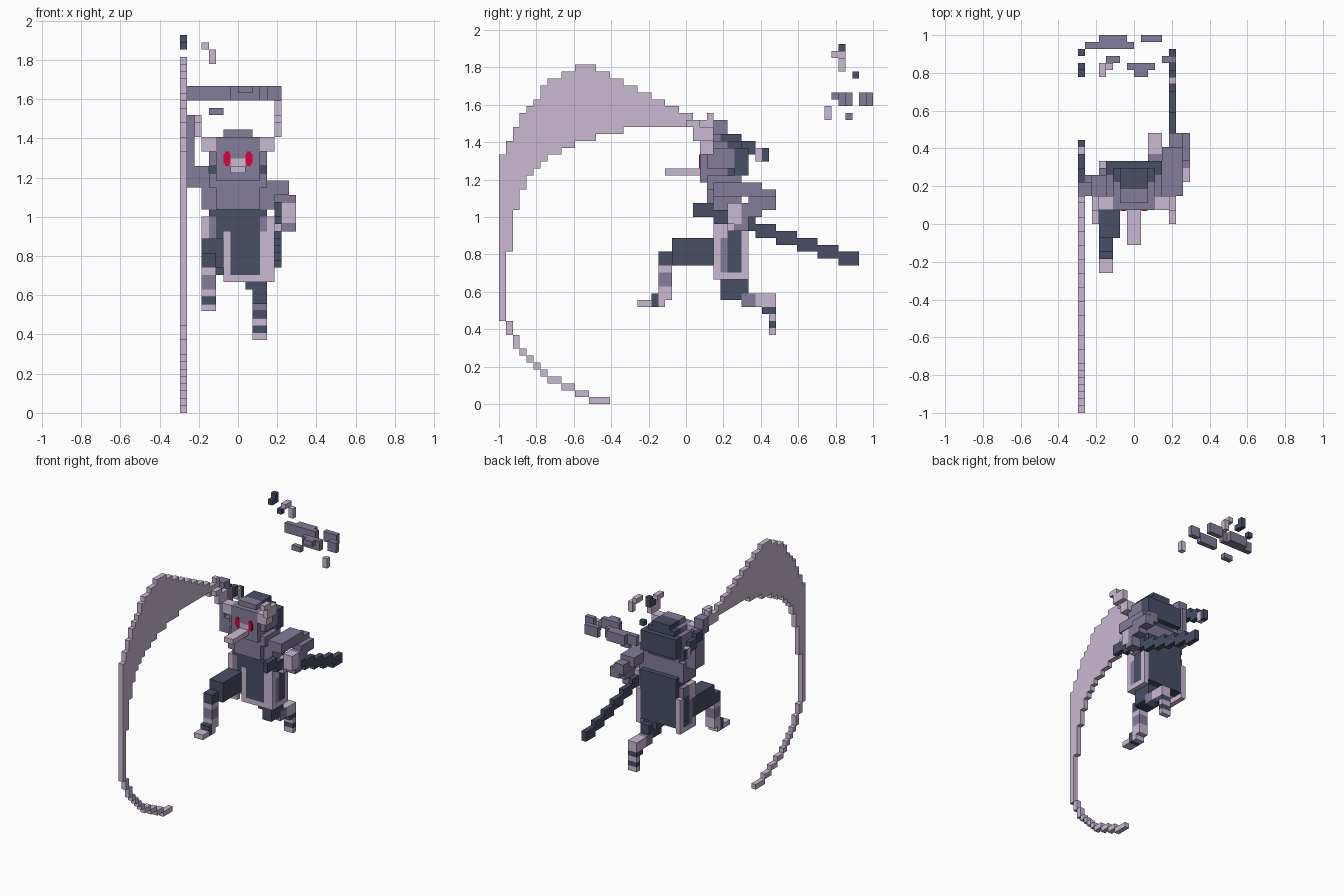
import bpy
import bmesh
from mathutils import Vector

cube = bpy.data.objects.get("Cube")
if cube:
    bpy.data.objects.remove(cube, do_unlink=True)

UNIT = 2 / 54
ORIGIN = Vector((8, 27, 0))
CELLS = {}


def make_material(name, rgb):
    mat = bpy.data.materials.new(name)
    mat.use_nodes = True
    colour = (*rgb, 1)
    mat.diffuse_color = colour
    mat.node_tree.nodes["Principled BSDF"].inputs["Base Color"].default_value = colour
    return mat


MATERIALS = {
    "pale": make_material("pale mauve", (.59, .49, .65)),
    "grey": make_material("purple grey", (.23, .2, .32)),
    "dark": make_material("dark slate", (.065, .077, .13)),
    "red": make_material("glowing red", (.72, .0, .045)),
}


def fill(part, colour, x, y, z):
    """Paint a block of cells; later blocks replace earlier ones."""
    for i in range(*x):
        for j in range(*y):
            for k in range(*z):
                CELLS[i, j, k] = (part, colour)


def both(part, colour, x, y, z):
    """Paint a block and its mirror image across the body."""
    fill("left_" + part, colour, x, y, z)
    fill("right_" + part, colour, (16 - x[1], 16 - x[0]), y, z)


# Scythe blade: runs of (width, bottom, top), widening from edge to shaft
y = 0
for width, low, high in [
        (1, 12, 36), (1, 22, 38), (1, 28, 40), (1, 31, 42), (1, 33, 43),
        (1, 34, 44), (1, 35, 46), (2, 36, 47), (2, 37, 48), (3, 38, 49),
        (2, 39, 48), (2, 39, 47), (2, 40, 46), (2, 40, 45), (2, 40, 44),
        (2, 40, 43), (2, 40, 42), (2, 39, 41)]:
    fill("scythe_blade", "pale", x=(0, 1), y=(y, y + width), z=(low, high))
    y += width

# Scythe blade: stepped tip curling under
y, z = 1, 12
for width, height in [(1, 2), (1, 2), (1, 1), (1, 1), (1, 1), (1, 1),
                      (2, 1), (2, 1), (2, 1), (3, 1)]:
    z -= height
    fill("scythe_blade", "pale", x=(0, 1), y=(y, y + width), z=(z, z + height))
    y += width
fill("scythe_blade", "pale", x=(0, 1), y=(30, 31), z=(39, 42))

# Scythe shaft, sloping back through the hand
for step in range(4):
    y, z = 31 + 2 * step, 38 - step
    fill("scythe_shaft", "dark", x=(0, 1), y=(y, y + 2), z=(z, z + 2))
fill("scythe_shaft", "pale", x=(0, 1), y=(37, 38), z=(35, 37))

# Torso and shoulders
fill("torso", "dark", x=(4, 12), y=(31, 36), z=(22, 29))
fill("chest", "grey", x=(3, 13), y=(31, 35), z=(28, 32))
fill("chest", "grey", x=(5, 11), y=(30, 35), z=(28, 32))
fill("collar", "grey", x=(4, 12), y=(30, 35), z=(31, 33))
fill("belt", "dark", x=(5, 11), y=(31, 36), z=(24, 28))

# Coat skirt: side panels with nested borders
both("side_panel", "pale", x=(12, 13), y=(31, 36), z=(18, 25))
both("side_panel", "grey", x=(12, 13), y=(32, 35), z=(19, 27))
both("side_panel", "dark", x=(12, 13), y=(33, 35), z=(19, 25))
both("hip", "pale", x=(12, 13), y=(31, 33), z=(24, 27))
both("hip", "grey", x=(11, 12), y=(31, 32), z=(24, 27))
both("skirt_edge", "pale", x=(11, 12), y=(31, 32), z=(18, 24))
fill("front_apron", "pale", x=(6, 12), y=(31, 32), z=(18, 25))
fill("front_apron", "dark", x=(7, 11), y=(31, 32), z=(19, 25))
fill("coat_back", "dark", x=(4, 12), y=(34, 36), z=(19, 25))

# Head, hood and brow
fill("head", "grey", x=(5, 11), y=(29, 33), z=(32, 38))
fill("head", "grey", x=(4, 12), y=(30, 34), z=(34, 37))
fill("head", "grey", x=(6, 10), y=(30, 33), z=(37, 39))
fill("hood", "dark", x=(5, 11), y=(33, 35), z=(32, 38))
fill("hood", "dark", x=(6, 10), y=(32, 35), z=(38, 39))
fill("hood", "dark", x=(4, 12), y=(34, 36), z=(33, 37))
fill("beak", "pale", x=(7, 9), y=(24, 30), z=(33, 34))
fill("beak", "pale", x=(7, 9), y=(29, 30), z=(34, 35))

# Horns curling outward and forward
both("horn", "pale", x=(11, 13), y=(29, 31), z=(36, 38))
both("horn", "pale", x=(13, 14), y=(28, 31), z=(38, 40))
both("horn", "pale", x=(13, 14), y=(27, 29), z=(40, 41))

# Right arm raised to the scythe
fill("right_arm", "grey", x=(1, 4), y=(31, 34), z=(31, 34))
fill("right_arm", "grey", x=(1, 2), y=(31, 34), z=(33, 39))
fill("right_hand", "grey", x=(0, 2), y=(31, 33), z=(38, 41))

# Left arm bent backward, with elbow and forearm
fill("left_arm", "grey", x=(12, 15), y=(31, 38), z=(30, 32))
fill("left_elbow", "grey", x=(14, 16), y=(36, 40), z=(28, 30))
fill("left_elbow", "grey", x=(13, 15), y=(36, 40), z=(29, 31))
fill("left_forearm", "grey", x=(14, 16), y=(34, 38), z=(27, 29))
fill("left_hand", "grey", x=(14, 16), y=(34, 36), z=(25, 27))
fill("left_hand", "pale", x=(14, 16), y=(33, 35), z=(26, 29))

# Long rod held behind in the left hand
for step in range(8):
    y, z = 28 + 3 * step, 27 - step
    fill("held_rod", "dark", x=(13, 14), y=(y, y + 3), z=(z, z + 2))
fill("left_hand", "pale", x=(13, 14), y=(33, 35), z=(25, 28))

# Right leg stepping forward
fill("right_thigh", "dark", x=(3, 6), y=(25, 32), z=(20, 24))
fill("right_knee", "dark", x=(3, 5), y=(23, 25), z=(20, 22))
fill("right_shin", "pale", x=(3, 5), y=(23, 25), z=(15, 20))
fill("right_shin", "grey", x=(3, 5), y=(23, 25), z=(17, 19))
fill("right_foot", "pale", x=(3, 5), y=(20, 24), z=(14, 15))
fill("right_foot", "dark", x=(3, 5), y=(22, 23), z=(14, 16))

# Left leg trailing, with banded ankle
fill("left_thigh", "dark", x=(9, 12), y=(32, 35), z=(17, 22))
fill("left_knee", "dark", x=(10, 12), y=(32, 36), z=(15, 18))
fill("left_shin", "grey", x=(10, 12), y=(35, 37), z=(14, 16))
fill("left_shin", "pale", x=(10, 12), y=(37, 40), z=(14, 16))
for z, colour in enumerate(["pale", "dark", "pale", "dark"], start=10):
    fill("left_foot", colour, x=(10, 12), y=(39, 40), z=(z, z + 1))
fill("left_foot", "dark", x=(10, 12), y=(38, 40), z=(13, 14))

# Floating fragments behind
fill("dark_fragment", "dark", x=(0, 1), y=(48, 50), z=(50, 51))
fill("dark_fragment", "dark", x=(0, 1), y=(49, 50), z=(51, 52))
fill("small_dark_fragment", "dark", x=(0, 1), y=(51, 52), z=(47, 48))
fill("pale_fragment", "pale", x=(3, 4), y=(48, 50), z=(50, 51))
fill("pale_fragment", "pale", x=(4, 5), y=(49, 50), z=(48, 50))
fill("long_fragment", "grey", x=(1, 8), y=(52, 53), z=(43, 45))
fill("long_fragment", "grey", x=(3, 7), y=(53, 54), z=(43, 45))
fill("side_fragment", "grey", x=(9, 12), y=(53, 54), z=(43, 45))
fill("outer_fragment", "grey", x=(12, 14), y=(50, 51), z=(43, 45))
fill("front_fragment", "grey", x=(7, 11), y=(49, 50), z=(43, 45))
fill("front_fragment", "grey", x=(8, 10), y=(48, 49), z=(44, 45))
fill("low_fragment", "grey", x=(4, 6), y=(50, 51), z=(41, 42))
fill("pale_chip", "pale", x=(13, 14), y=(47, 48), z=(41, 43))


def build_part(part):
    """Build one part from the exposed sides of its cells."""
    bm = bmesh.new()
    names = list(MATERIALS)
    for cell, (owner, colour) in CELLS.items():
        if owner != part:
            continue
        centre = Vector(cell) + Vector((.5, .5, .5))
        for axis in range(3):
            for sign in (-1, 1):
                normal = Vector((0, 0, 0))
                normal[axis] = sign
                if tuple(int(c) for c in Vector(cell) + normal) in CELLS:
                    continue
                u = Vector((0, 0, 0))
                u[(axis + 1) % 3] = .5
                v = normal.cross(u)
                mid = centre + normal / 2 - ORIGIN
                corners = (mid - u - v, mid + u - v, mid + u + v, mid - u + v)
                face = bm.faces.new([bm.verts.new(c * UNIT) for c in corners])
                face.material_index = names.index(colour)
    bmesh.ops.remove_doubles(bm, verts=bm.verts, dist=UNIT / 100)
    mesh = bpy.data.meshes.new(part)
    for mat in MATERIALS.values():
        mesh.materials.append(mat)
    bm.to_mesh(mesh)
    bm.free()
    bpy.context.collection.objects.link(bpy.data.objects.new(part, mesh))


for part in sorted({owner for owner, colour in CELLS.values()}):
    build_part(part)

# Eyes: thin plates, a tall slit crossed by a shorter, wider one
for side, name in ((1, "left_eye"), (-1, "right_eye")):
    for width, height, depth in ((.6, 2, .15), (.95, 1.3, .1)):
        spot = Vector((side * 1.5, 2 - depth / 2, 35))
        bpy.ops.mesh.primitive_cube_add(size=UNIT, location=spot * UNIT)
        plate = bpy.context.object
        plate.name = name
        plate.scale = (width, depth, height)
        plate.data.materials.append(MATERIALS["red"])
